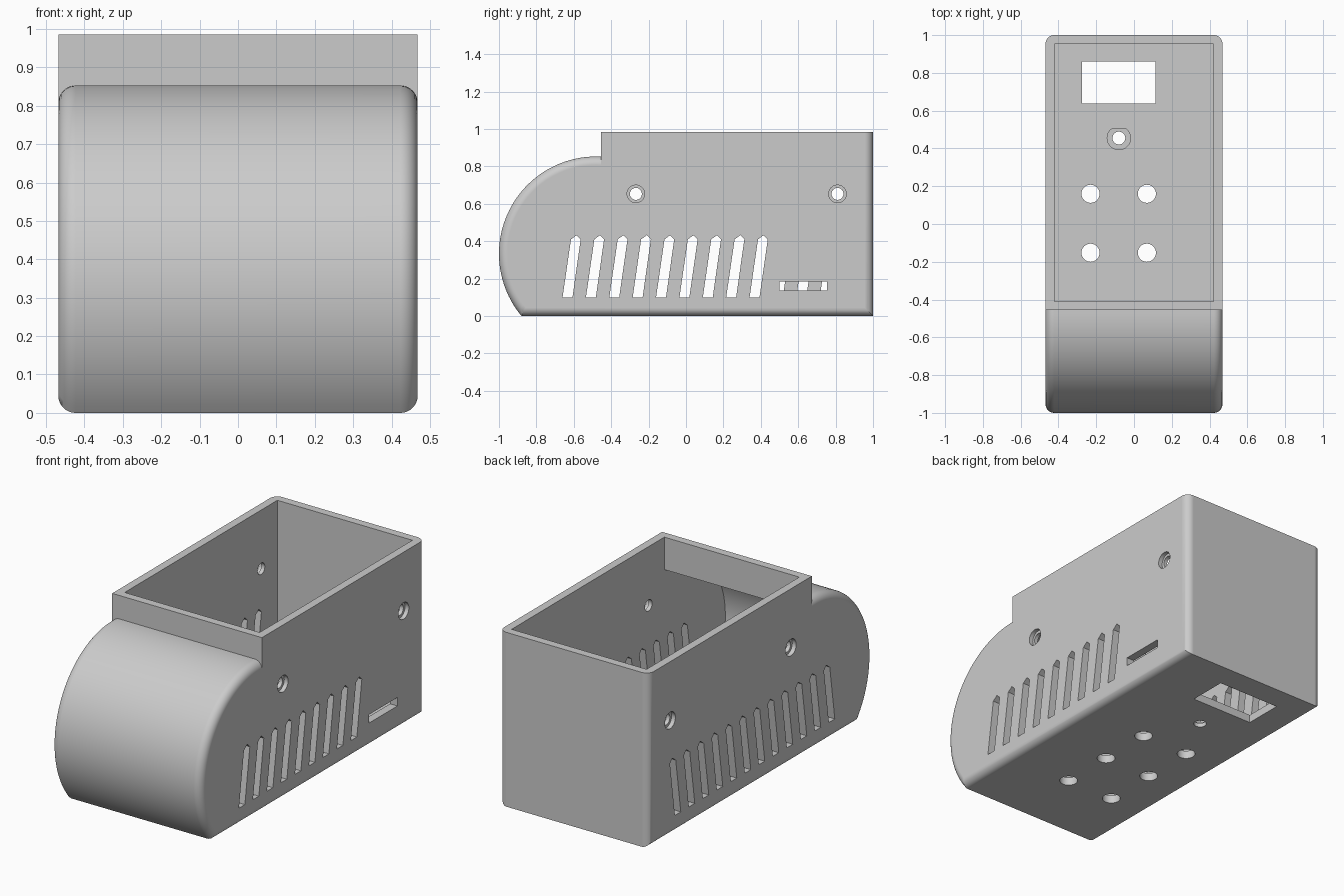
import bpy, bmesh
from math import sin, cos, pi, sqrt, atan2

cube = bpy.data.objects.get("Cube")
if cube:
    bpy.data.objects.remove(cube, do_unlink=True)

HALF_W, WALL, ROUND = 0.468, 0.046, 0.045
TOP, BACK, STEP = 0.985, 1.0, -0.455      # rim height, rear face, front of the raised rim
ARC_Y, ARC_Z, ARC_R = -0.48, 0.333, 0.52  # rounded nose

grey = bpy.data.materials.new("light_grey_plastic")
grey.use_nodes = True
colour = (0.6, 0.6, 0.6, 1)
grey.diffuse_color = colour
shader = next(n for n in grey.node_tree.nodes if n.type == 'BSDF_PRINCIPLED')
shader.inputs["Base Color"].default_value = colour


def side_profile(inset, step, top, steps=48):
    """Side outline (y, z): nose arc, step, rim, rear, floor."""
    r = ARC_R - inset
    low = atan2(inset - ARC_Z, -sqrt(r * r - (ARC_Z - inset) ** 2))
    start = low + 2 * pi if low < 0 else low
    end = atan2(sqrt(r * r - (step - ARC_Y) ** 2), step - ARC_Y)
    pts = []
    for i in range(steps + 1):
        a = start + (end - start) * i / steps
        pts.append((ARC_Y + r * cos(a), ARC_Z + r * sin(a)))
    return pts + [(step, top), (BACK - inset, top), (BACK - inset, inset)]


def loft(bm, rings):
    """Skin a list of equal-length closed rings and cap both ends."""
    loops = [[bm.verts.new(p) for p in ring] for ring in rings]
    n = len(loops[0])
    for a, b in zip(loops, loops[1:]):
        for i in range(n):
            j = (i + 1) % n
            bm.faces.new((a[i], a[j], b[j], b[i]))
    bm.faces.new(loops[0][::-1])
    bm.faces.new(loops[-1])


def prism_x(bm, pts, x0, x1):
    loft(bm, [[(x, y, z) for y, z in pts] for x in (x0, x1)])


def prism_z(bm, pts, z0, z1):
    loft(bm, [[(x, y, z) for x, y in pts] for z in (z0, z1)])


def circle(u, v, r, n=32):
    return [(u + r * cos(2 * pi * i / n), v + r * sin(2 * pi * i / n)) for i in range(n)]


def rect(u0, u1, v0, v1):
    return [(u0, v0), (u1, v0), (u1, v1), (u0, v1)]


def finish(name, bm):
    bmesh.ops.recalc_face_normals(bm, faces=bm.faces[:])
    mesh = bpy.data.meshes.new(name)
    bm.to_mesh(mesh)
    bm.free()
    mesh.materials.append(grey)
    obj = bpy.data.objects.new(name, mesh)
    bpy.context.collection.objects.link(obj)
    return obj


def activate(obj):
    bpy.ops.object.select_all(action='DESELECT')
    obj.select_set(True)
    bpy.context.view_layer.objects.active = obj


def cut(target, cutter):
    cutter.hide_render = True
    mod = target.modifiers.new("cut", 'BOOLEAN')
    mod.operation, mod.solver, mod.object = 'DIFFERENCE', 'EXACT', cutter
    activate(target)
    bpy.ops.object.modifier_apply(modifier=mod.name)
    bpy.data.objects.remove(cutter, do_unlink=True)


# Outer body: side outline lofted across the width with rounded side edges
right = []
for i in range(9):
    a = pi / 2 * (1 - i / 8)
    right.append((-(HALF_W - ROUND + ROUND * sin(a)), ROUND * (1 - cos(a))))
sections = right + [(-x, d) for x, d in reversed(right)]
bm = bmesh.new()
loft(bm, [[(x, y, z) for y, z in side_profile(d, STEP, TOP)] for x, d in sections])
enclosure = finish("enclosure_shell", bm)

# Hollow interior, open at the top
bm = bmesh.new()
prism_x(bm, side_profile(WALL, STEP + WALL, TOP + 0.2), WALL - HALF_W, HALF_W - WALL)
cut(enclosure, finish("cavity_cutter", bm))

# Through holes in the side walls and floor
bm = bmesh.new()
slot = [(-0.66, 0.1), (-0.607, 0.1), (-0.563, 0.41), (-0.585, 0.432), (-0.615, 0.41)]
screws = [(-0.268, 0.653), (0.81, 0.653)]
for side, count in ((-1, 12), (1, 9)):
    x0, x1 = side * (HALF_W - 0.1), side * (HALF_W + 0.1)
    for i in range(count):
        prism_x(bm, [(y + 0.125 * i, z) for y, z in slot], x0, x1)
    for y, z in screws:
        prism_x(bm, circle(y, z, 0.032), x0, x1)
prism_x(bm, rect(0.5, 0.755, 0.137, 0.185), HALF_W - 0.1, HALF_W + 0.1)
prism_z(bm, rect(-0.275, 0.115, 0.637, 0.86), -0.1, 0.09)
for x in (-0.23, 0.068):
    for y in (0.16, -0.152, -0.464):
        prism_z(bm, circle(x, y, 0.048), -0.1, 0.09)
prism_z(bm, circle(-0.08, 0.455, 0.034), -0.1, 0.09)
cut(enclosure, finish("hole_cutter", bm))

# Screw counterbores outside, button recess inside the floor
bm = bmesh.new()
for side in (-1, 1):
    for y, z in screws:
        prism_x(bm, circle(y, z, 0.047), side * (HALF_W - 0.024), side * (HALF_W + 0.1))
recess = [(x, min(y, 0.505)) for x, y in circle(-0.08, 0.455, 0.062, 30)]
prism_z(bm, recess, 0.024, 0.09)
cut(enclosure, finish("recess_cutter", bm))

# Smooth curves, crisp edges, flat large faces
activate(enclosure)
bpy.ops.object.shade_smooth_by_angle(angle=pi / 6)
normals = enclosure.modifiers.new("flat_face_normals", 'WEIGHTED_NORMAL')
normals.keep_sharp = True
